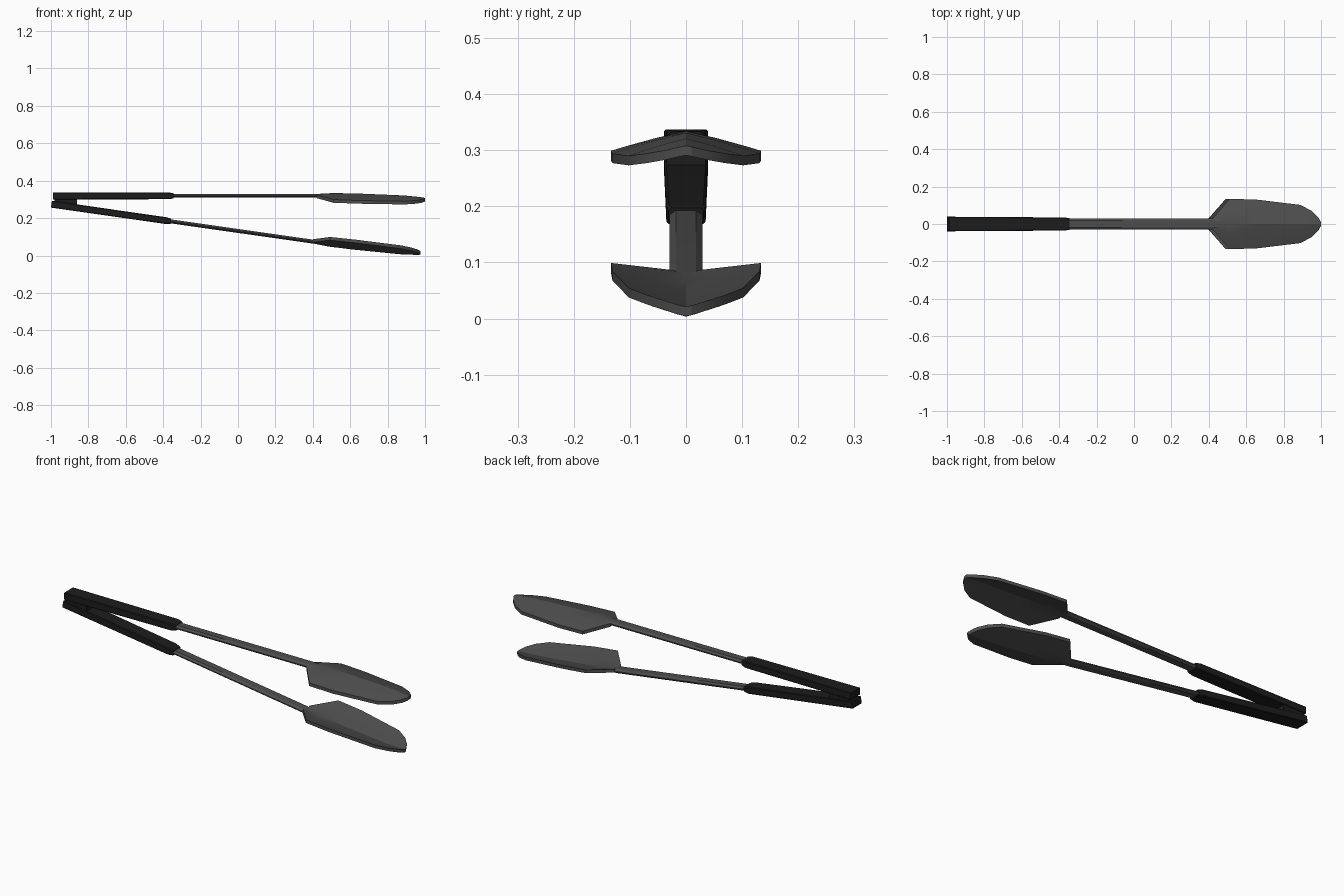
import bpy, bmesh, math
from mathutils import Matrix, Vector

if "Cube" in bpy.data.objects:
    bpy.data.objects.remove(bpy.data.objects["Cube"])


def material(name, v):
    m = bpy.data.materials.new(name)
    m.diffuse_color = (v, v, v, 1)
    m.use_nodes = True
    m.node_tree.nodes["Principled BSDF"].inputs["Base Color"].default_value = m.diffuse_color
    return m


STEEL = material("dark_steel", 0.075)
GRIP = material("black_grip", 0.012)


def loft(name, sections, mat, frame, angle=20):
    """Skin closed rings of equal length and cap both ends."""
    bm = bmesh.new()
    rings = [[bm.verts.new(frame @ Vector(p)) for p in s] for s in sections]
    n = len(rings[0])
    for a, b in zip(rings, rings[1:]):
        for i in range(n):
            j = (i + 1) % n
            bm.faces.new((a[i], a[j], b[j], b[i]))
    bm.faces.new(rings[0])
    bm.faces.new(rings[-1])
    bmesh.ops.recalc_face_normals(bm, faces=bm.faces)
    me = bpy.data.meshes.new(name)
    bm.to_mesh(me)
    bm.free()
    me.materials.append(mat)
    ob = bpy.data.objects.new(name, me)
    bpy.context.collection.objects.link(ob)
    bpy.context.view_layer.objects.active = ob
    ob.select_set(True)
    bpy.ops.object.shade_smooth_by_angle(angle=math.radians(angle))
    ob.select_set(False)
    return ob


def octagon(u, w, d0, d1, cy, cd):
    """Chamfered rectangle: half width w, depth d0 to d1."""
    return [(u, -w, d0 + cd), (u, -w + cy, d0), (u, w - cy, d0), (u, w, d0 + cd),
            (u, w, d1 - cd), (u, w - cy, d1), (u, -w + cy, d1), (u, -w, d1 - cd)]


def blade(u, w, ridge, edge, t=0.017):
    """V-shaped sheet section with its ridge on the outside."""
    prof = []
    for k in (-1, -0.8, -0.4, 0, 0.4, 0.8, 1):
        f = abs(k) ** 1.15
        prof.append((k * w, ridge + (edge - ridge) * f))
    return ([(u, y, d) for y, d in prof] +
            [(u, y, d + t) for y, d in reversed(prof)])


# u, half width, ridge depth, edge depth along the gripping head
HEAD = [(1.41, 0.029, 0.008, 0.013), (1.50, 0.134, 0.003, 0.038),
        (1.64, 0.131, 0.006, 0.043), (1.88, 0.102, 0.016, 0.047),
        (1.94, 0.070, 0.022, 0.043), (1.975, 0.036, 0.026, 0.037),
        (1.99, 0.010, 0.029, 0.031)]

# local frame: u along the arm, y across, d from the outside inward
upper = Matrix.Translation((-0.99, 0, 0.337)) @ Matrix.Diagonal((1, 1, -1, 1))
lower = (Matrix.Translation((-1, 0, 0.256)) @
         Matrix.Rotation(math.radians(8.1), 4, 'Y'))

for side, frame in (("upper", upper), ("lower", lower)):
    # grip sleeve, rounded off at the front
    loft(side + "_handle",
         [octagon(0, 0.039, 0, 0.037, 0.003, 0.003),
          octagon(0.62, 0.035, 0, 0.036, 0.004, 0.004),
          octagon(0.645, 0.031, 0.004, 0.032, 0.006, 0.005)], GRIP, frame)
    # chamfered steel arm
    loft(side + "_arm",
         [octagon(u, 0.029, 0.007, 0.028, 0.011, 0.008) for u in (0.6, 1.40)] +
         [octagon(1.47, 0.025, 0.009, 0.022, 0.011, 0.005)], STEEL, frame)
    # spade-shaped gripping head
    loft(side + "_head", [blade(*h) for h in HEAD], STEEL, frame, 25)

# spring block joining the two handles
loft("hinge_block",
     [[(x, -0.035, z0), (x, 0.035, z0), (x, 0.035, 0.315), (x, -0.035, 0.315)]
      for x, z0 in ((-0.98, 0.27), (-0.86, 0.255))], GRIP, Matrix())
